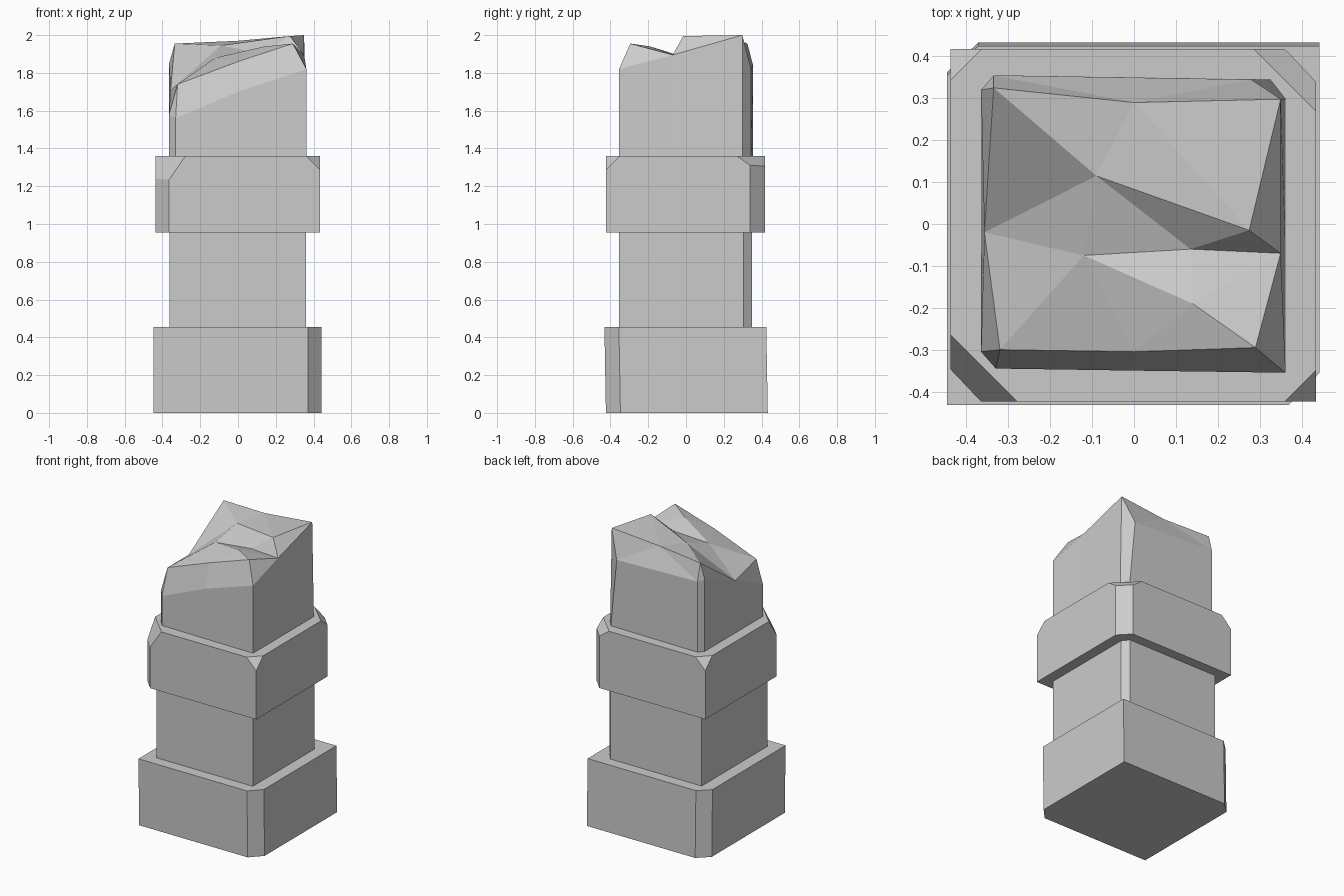
import bpy, bmesh
from mathutils import Vector

cube = bpy.data.objects.get("Cube")
if cube:
    bpy.data.objects.remove(cube, do_unlink=True)

stone = bpy.data.materials.new("grey stone")
stone.use_nodes = True
colour = (0.6, 0.6, 0.6, 1)
stone.diffuse_color = colour
stone.node_tree.nodes["Principled BSDF"].inputs["Base Color"].default_value = colour


def finish(name, bm):
    bmesh.ops.recalc_face_normals(bm, faces=bm.faces)
    mesh = bpy.data.meshes.new(name)
    bm.to_mesh(mesh)
    bm.free()
    mesh.materials.append(stone)
    obj = bpy.data.objects.new(name, mesh)
    bpy.context.collection.objects.link(obj)


def block(name, low, high, cuts=(), shear=0):
    """Box between two corners, trimmed by (point, outward normal) planes."""
    bm = bmesh.new()
    bmesh.ops.create_cube(bm, size=1)
    low, high = Vector(low), Vector(high)
    for v in bm.verts:
        v.co = (low + high) / 2 + v.co * (high - low)
    for point, normal in cuts:
        cut = bmesh.ops.bisect_plane(
            bm, geom=bm.verts[:] + bm.edges[:] + bm.faces[:], dist=1e-5,
            plane_co=point, plane_no=normal, clear_outer=True)
        edges = [e for e in cut["geom_cut"] if isinstance(e, bmesh.types.BMEdge)]
        bmesh.ops.contextual_create(bm, geom=edges)
    # Lean the foot of the block backwards
    for v in bm.verts:
        v.co.y += shear * (high.z - v.co.z) / (high.z - low.z)
    finish(name, bm)


# Plinth with two chipped corners
block("base", (-0.447, -0.432, 0), (0.443, 0.425, 0.455), shear=0.008, cuts=[
    ((0.37, -0.432, 0), (1, -0.95, 0)), ((-0.372, 0.425, 0), (-0.95, 1, 0))])

# Plain lower pillar with one narrow chamfer
block("lower_shaft", (-0.363, -0.356, 0.455), (0.361, 0.35, 0.955), cuts=[
    ((0.361, 0.305, 0), (1, 0.8, 0))])

# Collar: two tall chamfers that flare at the top, two small corner chips
block("collar", (-0.438, -0.424, 0.955), (0.434, 0.418, 1.36), cuts=[
    ((-0.365, -0.424, 1), (-1, -0.95, 0)), ((-0.438, -0.265, 1.36), (-1, -1, 0.68)),
    ((0.36, 0.418, 1), (1, 0.95, 0)), ((0.434, 0.27, 1.36), (1, 1, 1.4)),
    ((0.36, -0.424, 1.36), (1, -1, 1)), ((-0.363, 0.418, 1.36), (-1, 1, 1))])

# Broken top: wall rim in lower case, crown in capitals
rim = {
    "j": (-0.33, -0.345, 1.56), "m": (0, -0.35, 1.70), "l": (0.362, -0.355, 1.82),
    "E": (0.35, -0.07, 1.895), "C": (0.35, 0.298, 2), "c": (0.28, 0.345, 1.82),
    "a": (-0.335, 0.355, 1.84), "b": (-0.365, 0.32, 1.85),
    "I": (-0.357, -0.02, 1.71), "i": (-0.365, -0.305, 1.58),
}
crown = {
    "A": (-0.335, 0.325, 1.955), "B": (0, 0.29, 1.97), "D": (0.275, -0.015, 1.995),
    "F": (0.135, -0.06, 1.9), "G": (-0.09, 0.115, 1.945), "H": (-0.12, -0.075, 1.88),
    "J": (-0.32, -0.30, 1.74), "K": (0.14, -0.19, 1.94),
    "L": (0.29, -0.295, 1.955), "M": (0, -0.305, 1.86),
}
facets = ("ABG BCD BDG AGI GHI HJI HMJ HKM KLM GDF GFH DEF DCE HFK FEK KEL "
          "jmMJ mlLM lEL jJi iJI aAb bAI aBA acB cCB")

bm = bmesh.new()
verts = {k: bm.verts.new(p) for k, p in {**rim, **crown}.items()}
for facet in facets.split():
    bm.faces.new([verts[k] for k in facet])

# Walls dropping from the rim to the collar
feet = {}
for k, (x, y, z) in rim.items():
    if abs(x) > 0.34:
        x = 0.362 if x > 0 else -0.365
    feet[k] = bm.verts.new((0.325 if k == "c" else x, y, 1.36))
order = list(rim)
for k, n in zip(order, order[1:] + order[:1]):
    bm.faces.new((feet[k], feet[n], verts[n], verts[k]))
bm.faces.new([feet[k] for k in order])
finish("broken_upper_shaft", bm)
